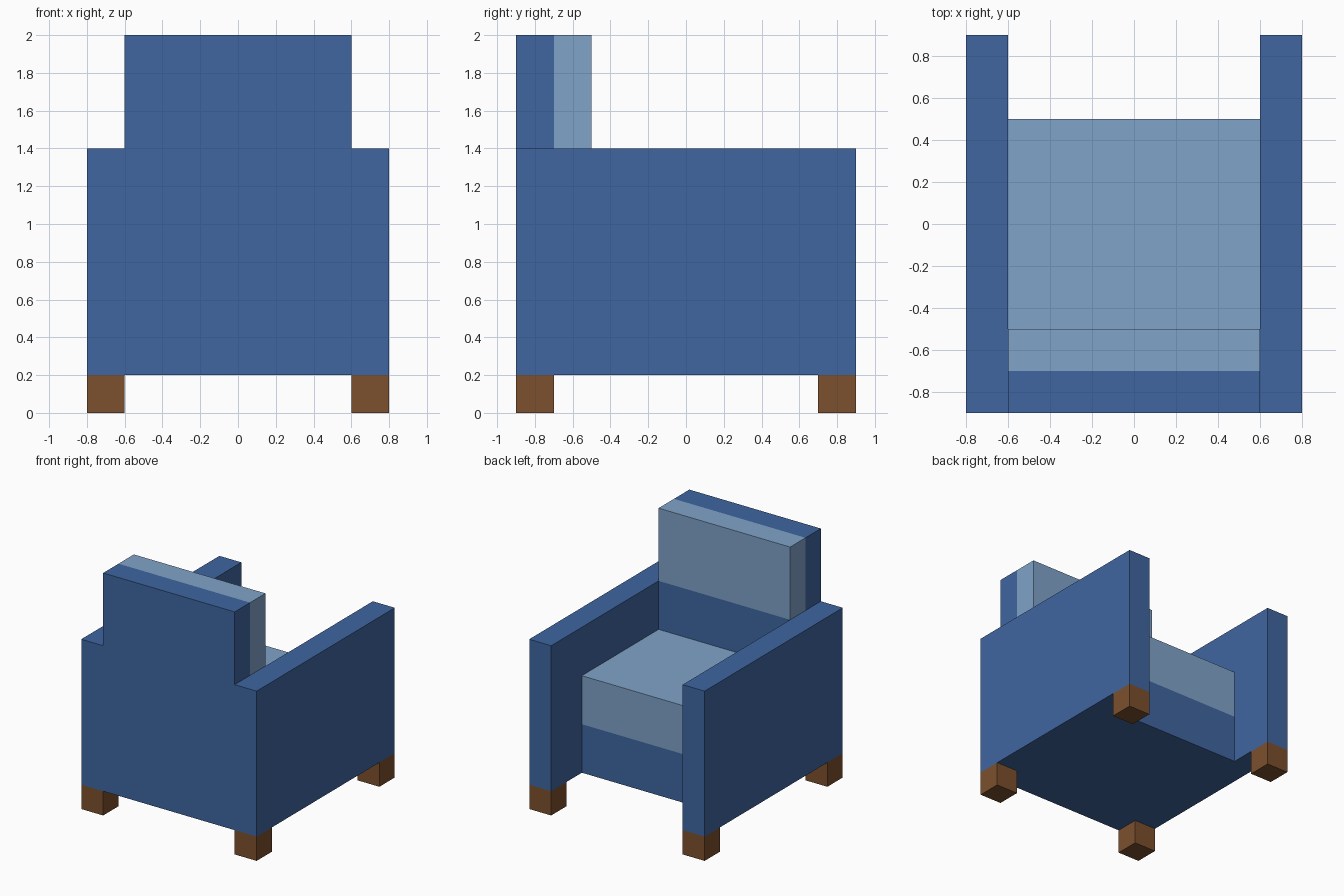
import bpy
import bmesh
from mathutils import Vector

if "Cube" in bpy.data.objects:
    bpy.data.objects.remove(bpy.data.objects["Cube"])


def material(name, rgb):
    m = bpy.data.materials.new(name)
    m.diffuse_color = (*rgb, 1)
    m.use_nodes = True
    m.node_tree.nodes["Principled BSDF"].inputs["Base Color"].default_value = m.diffuse_color
    return m


BLUE = material("blue_fabric", (0.05, 0.133, 0.352))
LIGHT = material("light_blue_fabric", (0.216, 0.366, 0.584))
BROWN = material("brown_wood", (0.202, 0.08, 0.027))


def box(name, x, y, z, mat):
    """Axis-aligned box from (min, max) ranges."""
    bm = bmesh.new()
    bmesh.ops.create_cube(bm, size=1)
    size = Vector([b - a for a, b in (x, y, z)])
    centre = Vector([(a + b) / 2 for a, b in (x, y, z)])
    bmesh.ops.scale(bm, vec=size, verts=bm.verts)
    mesh = bpy.data.meshes.new(name)
    bm.to_mesh(mesh)
    bm.free()
    mesh.materials.append(mat)
    ob = bpy.data.objects.new(name, mesh)
    ob.location = centre
    bpy.context.collection.objects.link(ob)
    return ob


W = (-0.6, 0.6)

# Backrest: tall rear panel, lower support and upper cushion
box("back_panel", W, (-0.9, -0.7), (0.2, 2.0), BLUE)
box("back_support", W, (-0.7, -0.5), (0.2, 1.4), BLUE)
box("back_cushion", W, (-0.7, -0.5), (1.4, 2.0), LIGHT)

# Seat
box("seat_base", W, (-0.5, 0.5), (0.2, 0.6), BLUE)
box("seat_cushion", W, (-0.5, 0.5), (0.6, 1.0), LIGHT)

# Arms and legs on both sides
for side, x in (("left", (-0.8, -0.6)), ("right", (0.6, 0.8))):
    box(f"{side}_arm", x, (-0.9, 0.9), (0.2, 1.4), BLUE)
    for end, y in (("back", (-0.9, -0.7)), ("seat_side", (0.7, 0.9))):
        box(f"{side}_{end}_leg", x, y, (0.0, 0.2), BROWN)
